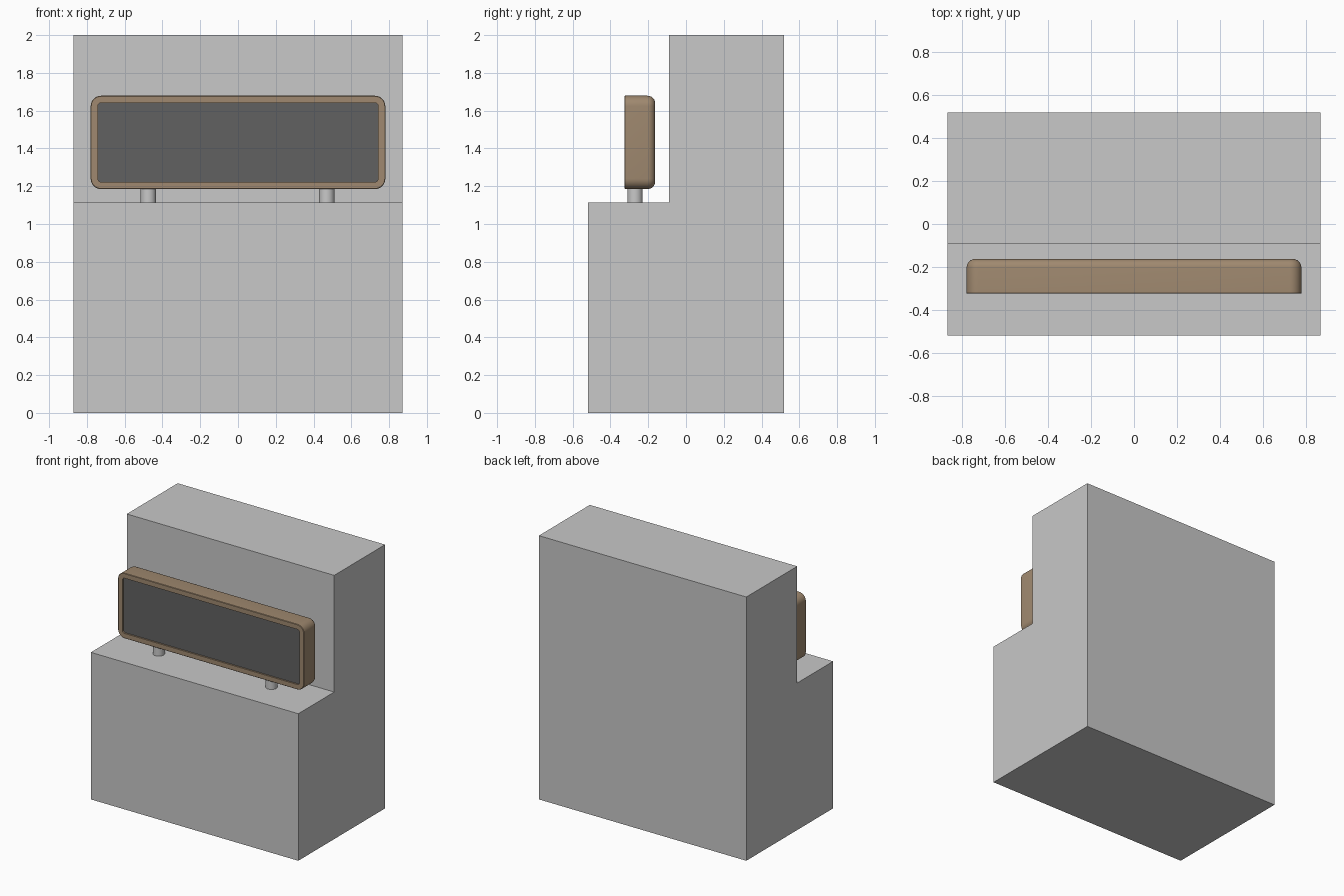
import bpy, bmesh, math

cube = bpy.data.objects.get("Cube")
if cube:
    bpy.data.objects.remove(cube, do_unlink=True)


def material(name, color):
    m = bpy.data.materials.new(name)
    m.use_nodes = True
    m.diffuse_color = (*color, 1)
    m.node_tree.nodes["Principled BSDF"].inputs["Base Color"].default_value = (*color, 1)
    return m


def finish(bm, name, mats, smooth=False):
    bmesh.ops.recalc_face_normals(bm, faces=bm.faces)
    mesh = bpy.data.meshes.new(name)
    bm.to_mesh(mesh)
    bm.free()
    for m in mats:
        mesh.materials.append(m)
    ob = bpy.data.objects.new(name, mesh)
    bpy.context.collection.objects.link(ob)
    if smooth:
        bpy.ops.object.select_all(action="DESELECT")
        ob.select_set(True)
        bpy.context.view_layer.objects.active = ob
        bpy.ops.object.shade_smooth_by_angle(angle=math.radians(35))
    return ob


grey = material("light grey", (0.58, 0.58, 0.58))
tan = material("tan brown", (0.35, 0.25, 0.16))
dark = material("dark grey", (0.12, 0.12, 0.12))

# Stepped cabinet: side profile extruded across the width
WIDTH, STEP_Z = 0.87, 1.115
profile = [(-0.52, 0), (0.52, 0), (0.52, 2), (-0.09, 2), (-0.09, STEP_Z), (-0.52, STEP_Z)]
bm = bmesh.new()
side = bm.faces.new([bm.verts.new((-WIDTH, y, z)) for y, z in profile])
ext = bmesh.ops.extrude_face_region(bm, geom=[side])
moved = [v for v in ext["geom"] if isinstance(v, bmesh.types.BMVert)]
bmesh.ops.translate(bm, verts=moved, vec=(2 * WIDTH, 0, 0))
finish(bm, "stepped_body", [grey])

# Display housing: rounded rectangles lofted from the screen round to the back
HALF_W, HALF_H, MID_Z, RADIUS, FILLET = 0.78, 0.247, 1.432, 0.055, 0.04
FRONT, BACK, SEGS = -0.325, -0.163, 8


def ring(bm, inset, y):
    r = RADIUS - inset
    verts = []
    for i, (sx, sz) in enumerate([(1, 1), (-1, 1), (-1, -1), (1, -1)]):
        for k in range(SEGS + 1):
            a = (i + k / SEGS) * math.pi / 2
            verts.append(bm.verts.new((sx * (HALF_W - RADIUS) + r * math.cos(a), y,
                                       MID_Z + sz * (HALF_H - RADIUS) + r * math.sin(a))))
    return verts


bm = bmesh.new()
RIM = 0.038
steps = [(RIM, FRONT + 0.012), (RIM, FRONT), (0.003, FRONT), (0, FRONT + 0.003)]
for k in range(7):
    a = k / 6 * math.pi / 2
    steps.append((FILLET * (1 - math.cos(a)), BACK - FILLET * (1 - math.sin(a))))
rings = [ring(bm, inset, y) for inset, y in steps]
for a, b in zip(rings, rings[1:]):
    for i in range(len(a)):
        j = (i + 1) % len(a)
        bm.faces.new((a[i], a[j], b[j], b[i]))
screen = bm.faces.new(rings[0])
screen.material_index = 1
bm.faces.new(rings[-1])
finish(bm, "display_housing", [tan, dark], smooth=True)

# Two short round feet under the housing
for name, x in (("left_foot", 0.47), ("right_foot", -0.475)):
    bpy.ops.mesh.primitive_cylinder_add(vertices=32, radius=0.041, depth=0.085,
                                        location=(x, -0.27, STEP_Z + 0.0425))
    foot = bpy.context.object
    foot.name = name
    foot.data.materials.append(grey)
    bpy.ops.object.shade_smooth_by_angle(angle=math.radians(35))
